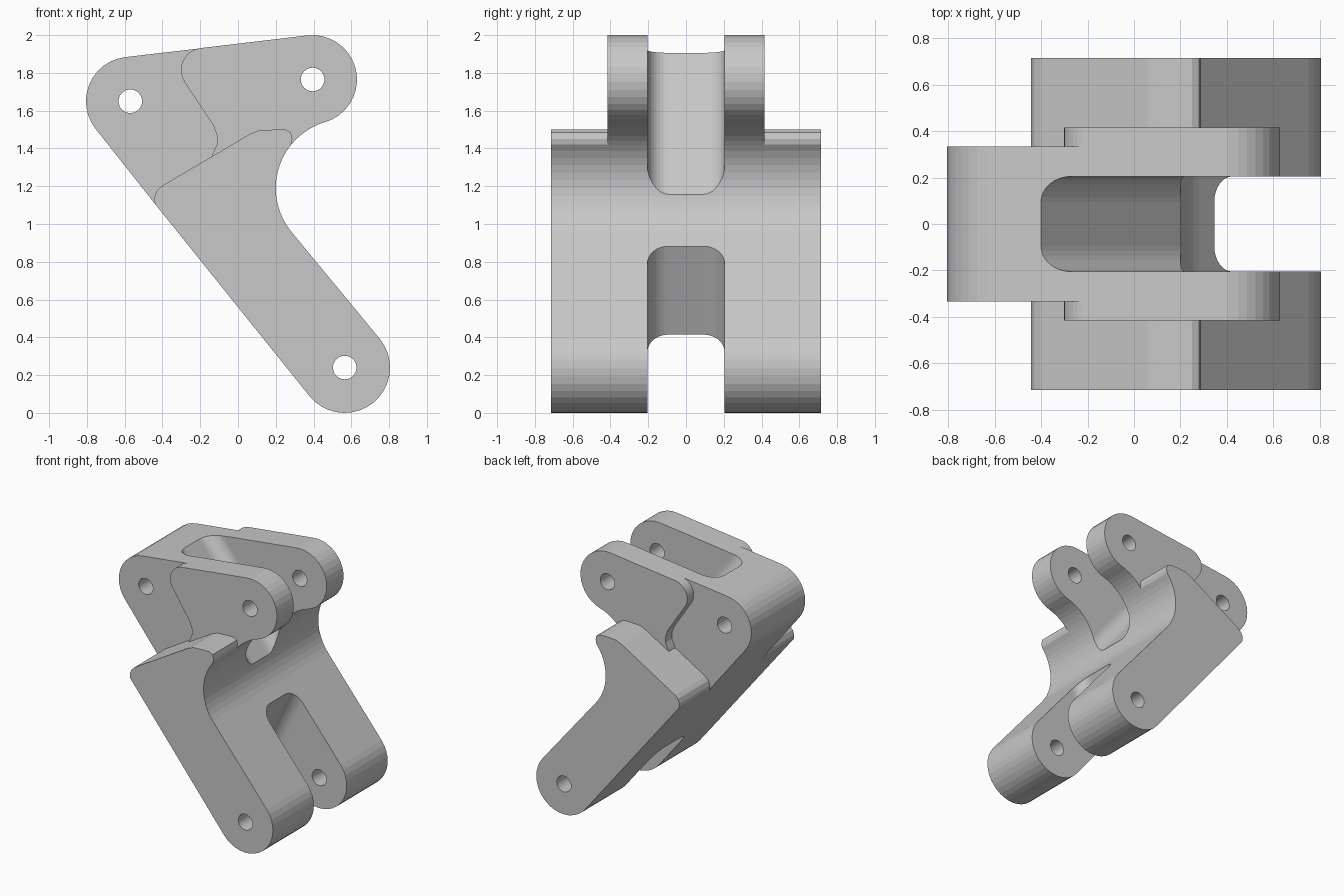
import bpy
import bmesh
from math import sin, cos, radians
from mathutils import Vector

cube = bpy.data.objects.get("Cube")
if cube:
    bpy.data.objects.remove(cube)

metal = bpy.data.materials.new("light grey metal")
metal.use_nodes = True
GREY = (0.58, 0.58, 0.585, 1)
metal.diffuse_color = GREY
metal.node_tree.nodes["Principled BSDF"].inputs["Base Color"].default_value = GREY

# Pivot centres (x, z) and shared directions
TOP_LUG, FRONT_LUG, LOW_LUG = (-0.57, 1.65), (0.395, 1.765), (0.565, 0.24)
HOLLOW = (0.565, 1.19)
ALONG = Vector((0.627, 0, -0.779))
ACROSS = Vector((0.779, 0, 0.627))
Y = Vector((0, 1, 0))


def arc(centre, r, a0, a1, n):
    angles = [radians(a0 + (a1 - a0) * i / n) for i in range(n + 1)]
    return [(centre[0] + r * cos(a), centre[1] + r * sin(a)) for a in angles]


def prism(name, points, origin, u, v, sweep, half):
    """Sweep a flat outline, drawn on axes u and v, both ways along sweep."""
    bm = bmesh.new()
    base = [bm.verts.new(origin + u * a + v * b - sweep * half) for a, b in points]
    face = bm.faces.new(base)
    new = bmesh.ops.extrude_face_region(bm, geom=[face])["geom"]
    moved = [g for g in new if isinstance(g, bmesh.types.BMVert)]
    bmesh.ops.translate(bm, verts=moved, vec=sweep * half * 2)
    bmesh.ops.recalc_face_normals(bm, faces=bm.faces)
    mesh = bpy.data.meshes.new(name)
    bm.to_mesh(mesh)
    bm.free()
    mesh.materials.append(metal)
    obj = bpy.data.objects.new(name, mesh)
    bpy.context.collection.objects.link(obj)
    return obj


def plate(name, points, half):
    return prism(name, points, Vector(), Vector((1, 0, 0)), Vector((0, 0, 1)), Y, half)


def slot_cutter(name, origin, depth_dir, sweep):
    """Round-cornered slot, its floor at origin and open along depth_dir."""
    half, r = 0.205, 0.11
    outline = arc((half - r, r), r, 0, -90, 8) + arc((r - half, r), r, -90, -180, 8)
    outline += [(-half, 1.5), (half, 1.5)]
    return prism(name, outline, Vector(origin), Y, depth_dir, sweep, 2)


# Wide arm with the lower pivot
arm = plate("lower_arm",
            arc(LOW_LUG, 0.24, 218.8, 398.8, 18)
            + arc(HOLLOW, 0.365, 218.8, 141, 12)
            + [(0.288, 1.45), (0.28, 1.485), (0.25, 1.5), (0.2, 1.5), (0.11, 1.495),
               (0.06, 1.475), (-0.405, 1.2), (-0.43, 1.175), (-0.443, 1.14), (-0.44, 1.107)],
            0.715)

# Front fork, rooted inside the arm
fork = plate("front_fork",
             arc(FRONT_LUG, 0.235, -73.5, 96.8, 17)
             + arc((-0.185, 1.815), 0.117, 96.8, 212, 10)
             + [(-0.13, 1.52), (-0.112, 1.47), (-0.112, 1.42), (-0.135, 1.37),
                (-0.15, 1.33), (0.15, 1.3)]
             + arc(HOLLOW, 0.365, 143, 106.5, 6),
             0.415)

# Narrower rear knuckle, rooted inside the arm and fork
knuckle = plate("rear_knuckle",
                arc(TOP_LUG, 0.235, 96.8, 218.8, 12)
                + [(-0.42, 1.082), (-0.3, 1.1), (-0.05, 1.3), (-0.05, 1.6), (-0.19, 1.931)],
                0.335)

# Slots and pivot holes
slope = Vector((0.44, 0, 0.898))
cutters = [slot_cutter("upper_slot_cutter", (-0.4, 0, 1.905), ACROSS, ALONG),
           slot_cutter("lower_slot_cutter", (0.35, 0, 0.89), Vector((0.898, 0, -0.44)), slope)]
upper, lower = cutters
holes = {}
for key, centre in (("top", TOP_LUG), ("front", FRONT_LUG), ("low", LOW_LUG)):
    holes[key] = plate(key + "_hole_cutter", arc(centre, 0.0625, 0, 345, 23), 1)
    cutters.append(holes[key])

for part, tools in ((arm, (upper, lower, holes["low"])),
                    (fork, (upper, holes["front"])),
                    (knuckle, (upper, holes["top"]))):
    bpy.context.view_layer.objects.active = part
    for tool in tools:
        mod = part.modifiers.new(tool.name, "BOOLEAN")
        mod.operation = "DIFFERENCE"
        mod.solver = "EXACT"
        mod.object = tool
        bpy.ops.object.modifier_apply(modifier=mod.name)

for tool in cutters:
    bpy.data.objects.remove(tool)
